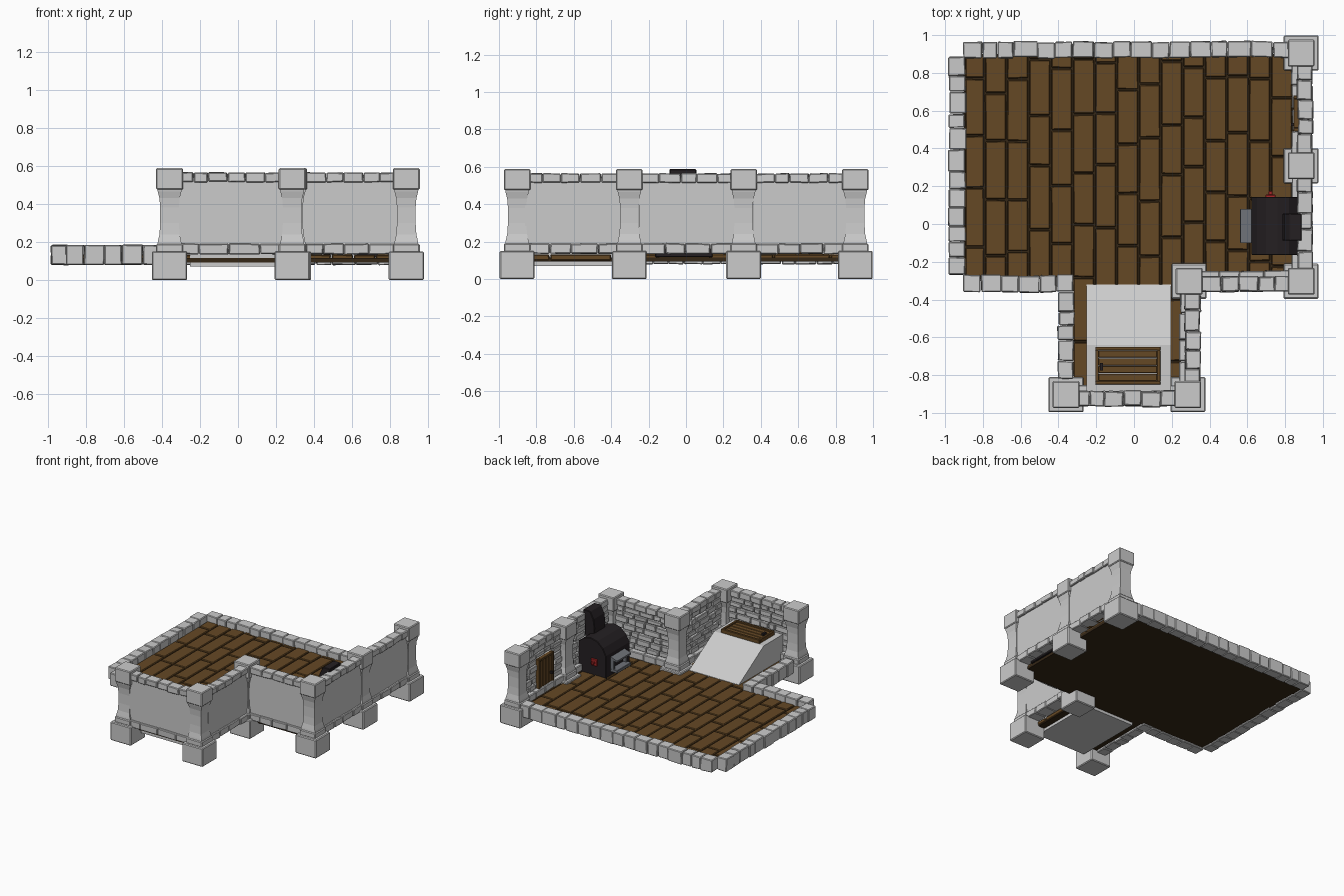
import bpy, bmesh, random
from mathutils import Vector

if "Cube" in bpy.data.objects:
    bpy.data.objects.remove(bpy.data.objects["Cube"])
random.seed(4)


def mat(name, rgb):
    m = bpy.data.materials.new(name)
    m.diffuse_color = (*rgb, 1)
    m.use_nodes = True
    m.node_tree.nodes["Principled BSDF"].inputs["Base Color"].default_value = m.diffuse_color
    return m


WOOD = mat("wood", (0.13, 0.065, 0.018))
DARK = mat("dark_wood", (0.035, 0.02, 0.008))
IRON = mat("iron", (0.018, 0.014, 0.016))
RED = mat("red", (0.4, 0.02, 0.02))
STEEL = mat("steel", (0.16, 0.17, 0.19))


def box(bm, x0, x1, y0, y1, z0, z1, jit=0):
    r = lambda: random.uniform(-jit, jit)
    v = [bm.verts.new((x + r(), y + r(), z + r())) for z in (z0, z1)
         for x, y in ((x0, y0), (x1, y0), (x1, y1), (x0, y1))]
    for f in ((3, 2, 1, 0), (4, 5, 6, 7), (0, 1, 5, 4), (1, 2, 6, 5), (2, 3, 7, 6), (3, 0, 4, 7)):
        bm.faces.new([v[i] for i in f])


def finish(bm, name, material=None, bevel=0):
    bmesh.ops.recalc_face_normals(bm, faces=bm.faces)
    me = bpy.data.meshes.new(name)
    bm.to_mesh(me)
    bm.free()
    ob = bpy.data.objects.new(name, me)
    bpy.context.collection.objects.link(ob)
    if material:
        me.materials.append(material)
    if bevel:
        b = ob.modifiers.new("bevel", 'BEVEL')
        b.width, b.segments = bevel, 1
    return ob


def boxes(name, items, material=None, bevel=0):
    bm = bmesh.new()
    for it in items:
        box(bm, *it)
    return finish(bm, name, material, bevel)


def extrude_profile(name, pts, axis_lo, axis_hi, to_xyz, material=None, bevel=0):
    bm = bmesh.new()
    a, b = ([bm.verts.new(to_xyz(p, q, t)) for p, q in pts] for t in (axis_lo, axis_hi))
    n = len(pts)
    bm.faces.new(a)
    bm.faces.new(b[::-1])
    for i in range(n):
        bm.faces.new((a[i], a[(i + 1) % n], b[(i + 1) % n], b[i]))
    return finish(bm, name, material, bevel)


def splits(a, b, avg, vary=0.25):
    """Cut a length into pieces of slightly random size."""
    n = max(1, round((b - a) / avg))
    w = [1 + random.uniform(-vary, vary) for _ in range(n)]
    out, k = [a], (b - a) / sum(w)
    for i in w:
        out.append(out[-1] + i * k)
    return list(zip(out, out[1:]))


def along(axis, u0, u1, v0, v1, z0, z1):
    v0, v1 = sorted((v0, v1))
    return (u0, u1, v0, v1, z0, z1) if axis == 'x' else (v0, v1, u0, u1, z0, z1)


# Row of separate stones along a line
def stone_row(name, axis, u0, u1, v0, v1, z0, z1, avg):
    bm = bmesh.new()
    for a, b in splits(u0, u1, avg):
        d = random.uniform(-0.004, 0.004)
        box(bm, *along(axis, a + .001, b - .001, v0 + d, v1 + d, z0, z1), jit=0.003)
    finish(bm, name, bevel=0.005)


# High wall: flat panel outside, rough bricks inside, stone rows top and bottom
def wall(name, axis, u0, u1, v, s):
    boxes(name + "_panel", [along(axis, u0, u1, v - s * .025, v + s * .015, .16, .54)])
    stone_row(name + "_cap_stones", axis, u0, u1, v - .04, v + .04, .515, .565, .095)
    lo, hi = sorted((v - s * .04, v + s * .07))
    stone_row(name + "_foot_stones", axis, u0, u1, lo, hi, .135, .19, .13)
    bm = bmesh.new()
    for z0, z1 in splits(.19, .515, .045, .15):
        for a, b in splits(u0, u1, .1, .45):
            out = v + s * random.uniform(.028, .042)
            box(bm, *along(axis, a + .003, b - .003, v, out, z0 + .003, z1 - .003), jit=.003)
    finish(bm, name + "_inner_bricks", bevel=.004)


wall("east_wall_north", 'y', .36, .86, .905, -1)
wall("east_wall_south", 'y', -.25, .26, .905, -1)
wall("south_wall", 'x', .34, .84, -.318, 1)
wall("alcove_east_wall", 'y', -.86, -.35, .31, -1)
wall("alcove_south_wall", 'x', -.31, .24, -.925, 1)

# Low stone kerbs round the open sides
for name, axis, u0, u1, v0, v1 in (
        ("north_kerb", 'x', -.905, .82, .88, .965),
        ("west_kerb", 'y', -.27, .885, -.98, -.892),
        ("south_kerb", 'x', -.905, -.32, -.36, -.27),
        ("alcove_kerb", 'y', -.82, -.36, -.402, -.318)):
    stone_row(name, axis, u0, u1, v0, v1, .08, .183, .1)


# Pillars: square base, plinth, waisted shaft and cap
def pillar(x, y):
    c = lambda h, z0, z1: (x - h, x + h, y - h, y + h, z0, z1)
    boxes("pillar_blocks", [c(.093, 0, .15), c(.071, .145, .19), c(.071, .475, .588)], bevel=.006)
    bm = bmesh.new()
    prev = None
    for z, h in ((.185, .064), (.205, .061), (.24, .053), (.30, .049),
                 (.38, .049), (.43, .053), (.465, .062), (.48, .064)):
        ring = [bm.verts.new((x + i * h, y + j * h, z)) for i, j in ((-1, -1), (1, -1), (1, 1), (-1, 1))]
        if prev:
            for k in range(4):
                bm.faces.new((prev[k], prev[(k + 1) % 4], ring[(k + 1) % 4], ring[k]))
        prev = ring
    finish(bm, "pillar_shaft")


for px, py in ((.885, .905), (.885, .308), (.885, -.303), (.292, -.303), (.285, -.903), (-.36, -.903)):
    pillar(px, py)

# Floor: dark base with staggered boards on top
boxes("floor_base", [(-.9, .86, -.29, .9, .093, .115), (-.315, .25, -.89, -.29, .093, .115)], DARK)
bm = bmesh.new()
for i in range(-8, 8):
    x0 = max(.025 + .1165 * i, -.895)
    x1 = min(.025 + .1165 * (i + 1), .86)
    south = -.885 if -.33 < x0 and x1 < .27 else -.285
    y = south - random.uniform(0, .2)
    while y < .88:
        y2 = y + random.uniform(.25, .34)
        a, b = max(y, south), min(y2, .895)
        if b - a > .02:
            box(bm, x0 + .004, x1 - .004, a + .004, b - .004, .1, .132, jit=.0015)
        y = y2
finish(bm, "floor_boards", WOOD, .005)

# Stone ramp with a wooden hatch on its flat top
extrude_profile("ramp", [(-.32, .07), (-.32, .135), (-.64, .33), (-.885, .33), (-.885, .07)],
                -.252, .195, lambda y, z, x: (x, y, z))


# Boards in a frame, used for the hatch and the door
def panel_boards(name, place, w, h, n, t):
    f = .018
    items = [(0, w, 0, f, 0, t), (0, w, h - f, h, 0, t), (0, f, f, h - f, 0, t), (w - f, w, f, h - f, 0, t)]
    step = (h - 2 * f) / n
    items += [(f, w - f, f + i * step + .002, f + (i + 1) * step - .002, 0, t * .75) for i in range(n)]
    ob = boxes(name, items, WOOD, .002)
    for v in ob.data.vertices:
        v.co = Vector(place(*v.co))
    return ob


panel_boards("hatch", lambda u, v, t: (-.205 + u, -.85 + v, .325 + t), .345, .2, 4, .035)
boxes("hatch_handle", [(-.18, -.165, -.775, -.735, .355, .372)], IRON)
panel_boards("door", lambda u, v, t: (.876 - t, .49 + v, .135 + u), .29, .19, 4, .032)
boxes("door_handle", [(.83, .85, .52, .535, .26, .28)], IRON)

# Iron stove with flue
yz = lambda x, z, y: (x, y, z)
extrude_profile("stove_body", [(.622, .118), (.622, .31), (.65, .365), (.70, .41), (.76, .425),
                               (.82, .41), (.87, .37), (.87, .118)], -.165, .143, yz, IRON, .004)
extrude_profile("stove_flue", [(.79, .38), (.785, .46), (.795, .53), (.825, .588),
                               (.888, .588), (.885, .53), (.872, .47), (.872, .38)],
                -.088, .055, yz, IRON, .004)
extrude_profile("stove_hood", [(.63, .285), (.565, .262), (.565, .248), (.63, .262)], -.1, .08, yz, STEEL)
boxes("stove_mouth", [(.562, .63, -.1, .08, .16, .185), (.595, .63, -.1, -.08, .18, .265),
                      (.595, .63, .06, .08, .18, .265)], STEEL, .003)

# Red valve on the side of the stove
boxes("valve", [(.695, .75, .14, .155, .21, .265), (.712, .733, .15, .175, .227, .248)], RED, .003)
